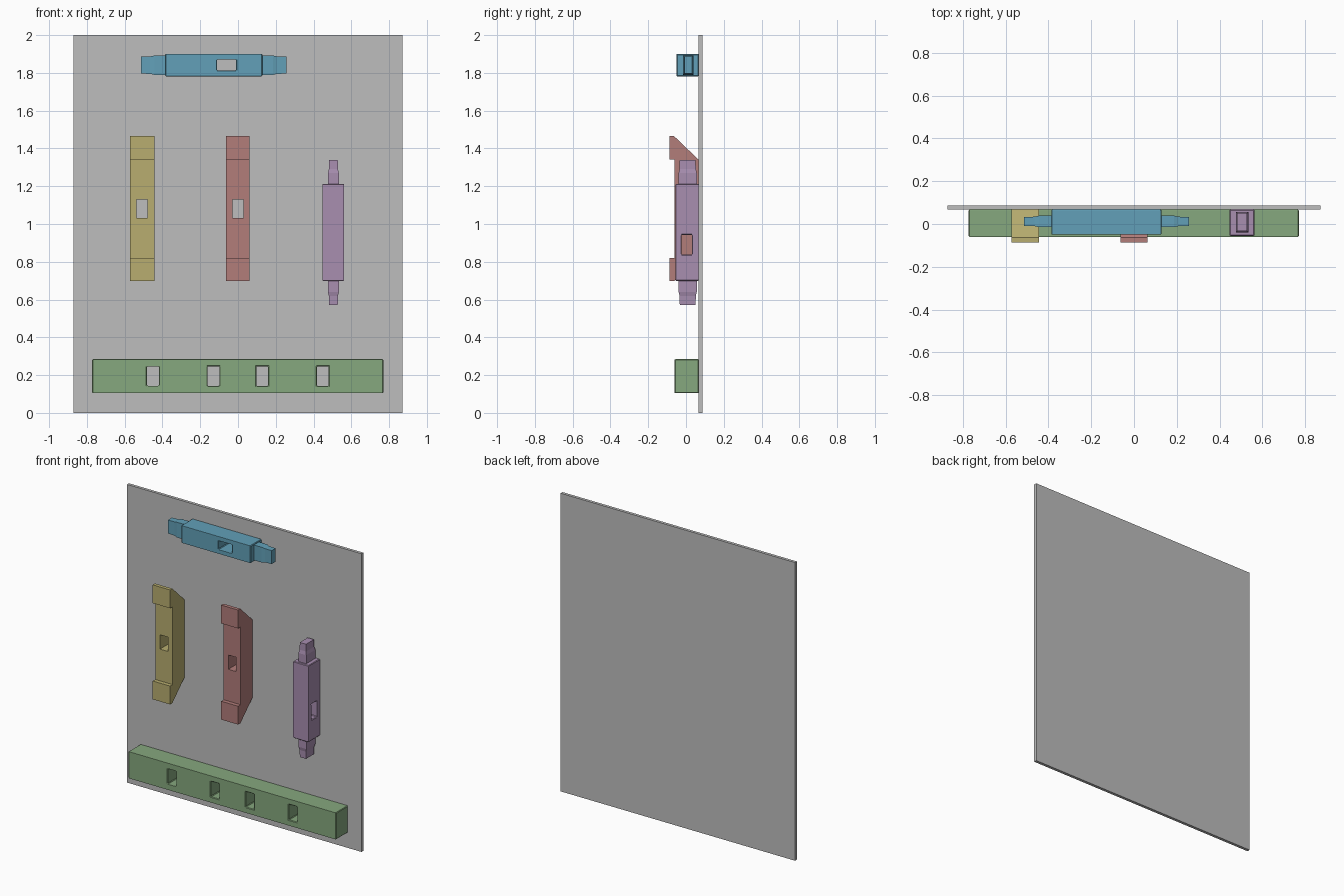
import bpy, bmesh
from mathutils import Vector

if "Cube" in bpy.data.objects:
    bpy.data.objects.remove(bpy.data.objects["Cube"])


def srgb(r, g, b):
    return [((c / 255 + 0.055) / 1.055) ** 2.4 for c in (r, g, b)] + [1]


def material(name, *rgb):
    m = bpy.data.materials.new(name)
    m.diffuse_color = srgb(*rgb)
    m.use_nodes = True
    m.node_tree.nodes["Principled BSDF"].inputs["Base Color"].default_value = m.diffuse_color
    return m


grey = material("board grey", 190, 190, 190)
blue = material("dusty blue", 98, 160, 184)
yellow = material("straw yellow", 184, 174, 112)
red = material("brick red", 178, 125, 122)
purple = material("soft purple", 168, 142, 176)
green = material("sage green", 134, 168, 126)


def mesh_object(name, bm, mat):
    bmesh.ops.recalc_face_normals(bm, faces=bm.faces)
    me = bpy.data.meshes.new(name)
    bm.to_mesh(me)
    bm.free()
    ob = bpy.data.objects.new(name, me)
    bpy.context.collection.objects.link(ob)
    if mat:
        me.materials.append(mat)
    return ob


def loft(name, rings, mat=None):
    """Skin a list of equally sized point loops and cap both ends."""
    bm = bmesh.new()
    loops = [[bm.verts.new(p) for p in ring] for ring in rings]
    for a, b in zip(loops, loops[1:]):
        n = len(a)
        for i in range(n):
            bm.faces.new((a[i], a[(i + 1) % n], b[(i + 1) % n], b[i]))
    bm.faces.new(loops[0])
    bm.faces.new(loops[-1])
    return mesh_object(name, bm, mat)


def box(name, x, y, z, mat=None):
    rings = [[(x[0], y[0], h), (x[1], y[0], h), (x[1], y[1], h), (x[0], y[1], h)] for h in z]
    return loft(name, rings, mat)


def cut(ob, x, y, z):
    """Cut a rectangular mortise through a part."""
    cutter = box(ob.name + "_mortise_cutter", x, y, z)
    cutter.hide_render = True
    cutter.hide_set(True)
    mod = ob.modifiers.new("mortise", 'BOOLEAN')
    mod.operation = 'DIFFERENCE'
    mod.solver = 'EXACT'
    mod.object = cutter


def soften(ob):
    mod = ob.modifiers.new("edge_chamfer", 'BEVEL')
    mod.width = 0.004
    mod.segments = 1
    mod.limit_method = 'ANGLE'


def tenon(name, start, axis, length, u, v, hu, hv, mat):
    """Tongue that stays straight, then tapers toward its tip."""
    start, axis, u, v = map(Vector, (start, axis, u, v))
    rings = []
    for t, shrink in ((-0.1, 0), (0.45, 0), (0.62, 0.005), (1, 0.006)):
        c = start + axis * length * t
        rings.append([c + u * (hu - shrink) * a + v * (hv - shrink) * b
                      for a, b in ((-1, -1), (1, -1), (1, 1), (-1, 1))])
    return loft(name, rings, mat)


BACK = 0.067          # front surface of the display board
THROUGH = (-0.2, BACK + 0.01)

# Display board
box("display_board", (-0.87, 0.87), (BACK, 0.087), (0, 2), grey)

# Horizontal top rail with a tenon at each end
rail = box("top_rail", (-0.386, 0.129), (-0.05, BACK), (1.782, 1.9), blue)
cut(rail, (-0.111, -0.011), THROUGH, (1.812, 1.87))
soften(rail)
for side, x in ((-1, -0.386), (1, 0.129)):
    tenon("top_rail_tenon", (x, 0.012, 1.841), (side, 0, 0), 0.127,
          (0, 1, 0), (0, 0, 1), 0.027, 0.051, blue)

# Vertical post with a tenon at each end and a sideways mortise
post = box("post", (0.447, 0.562), (-0.055, BACK), (0.698, 1.213), purple)
cut(post, (0.3, 0.7), (-0.025, 0.033), (0.838, 0.943))
soften(post)
for side, z in ((-1, 0.698), (1, 1.213)):
    tenon("post_tenon", (0.505, 0.009, z), (0, 0, side), 0.127,
          (1, 0, 0), (0, 1, 0), 0.029, 0.048, purple)

# Two brackets: raised front lips and sloping rear corners, mirrored in height
MID = 1.081
half = [(BACK, 0.259), (-0.063, 0.384), (-0.087, 0.384), (-0.087, 0.261), (-0.06, 0.261)]
profile = [(y, MID + h) for y, h in half] + [(y, MID - h) for y, h in reversed(half)]
for name, x0, x1, hx, mat in (("left_bracket", -0.572, -0.443, -0.508, yellow),
                              ("middle_bracket", -0.064, 0.062, -0.001, red)):
    bracket = loft(name, [[(x, y, z) for y, z in profile] for x in (x0, x1)], mat)
    cut(bracket, (hx - 0.029, hx + 0.029), THROUGH, (1.033, 1.129))

# Long base beam with four mortises
beam = box("base_beam", (-0.772, 0.77), (-0.06, BACK), (0.104, 0.284), green)
for hx in (-0.45, -0.13, 0.128, 0.449):
    cut(beam, (hx - 0.031, hx + 0.031), THROUGH, (0.143, 0.246))
soften(beam)
